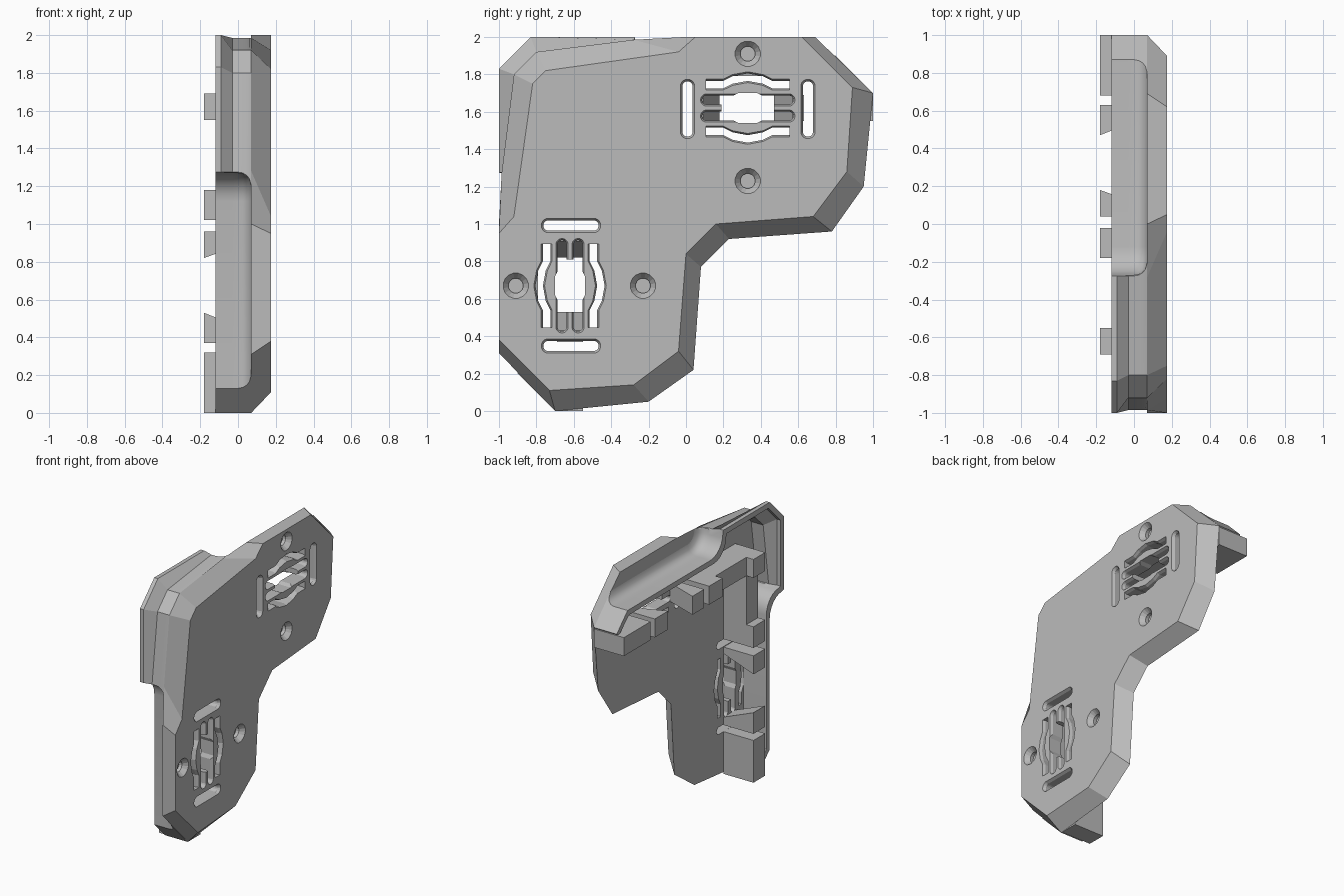
import bpy, bmesh, math

cube = bpy.data.objects.get("Cube")
if cube:
    bpy.data.objects.remove(cube, do_unlink=True)

grey = bpy.data.materials.new("plain grey")
grey.use_nodes = True
COLOUR = (0.5, 0.5, 0.5, 1)
grey.diffuse_color = COLOUR
grey.node_tree.nodes["Principled BSDF"].inputs["Base Color"].default_value = COLOUR

BACK, FLOOR, FACE = -0.12, 0.07, 0.175   # depth levels along x


def flip(p):
    """Mirror a (y, z) point across the bracket's diagonal."""
    return (1 - p[1], 1 - p[0])


def with_mirror(half):
    return half + [flip(p) for p in reversed(half)]


def finish(bm, name):
    bmesh.ops.recalc_face_normals(bm, faces=bm.faces)
    mesh = bpy.data.meshes.new(name)
    bm.to_mesh(mesh)
    bm.free()
    mesh.materials.append(grey)
    ob = bpy.data.objects.new(name, mesh)
    bpy.context.collection.objects.link(ob)
    return ob


def loft(bm, rings, caps=True):
    """Skin closed (x, outline) rings into a solid."""
    loops = [[bm.verts.new((x, y, z)) for y, z in pts] for x, pts in rings]
    n = len(loops[0])
    for a, b in zip(loops, loops[1:]):
        for i in range(n):
            j = (i + 1) % n
            bm.faces.new((a[i], a[j], b[j], b[i]))
    if caps:
        bm.faces.new(loops[0])
        bm.faces.new(loops[-1])
    return loops


# Plate: wide outline at the back, bevelled in to the front face
wide = [(-0.985, 1.28), (-1, 1.0), (-1, 0.31), (-0.7, 0), (-0.2, 0.05), (0.04, 0.22), (0.08, 0.77)]
face = [(-0.92, 1.04), (-1, 0.95), (-1, 0.38), (-0.73, 0.11), (-0.28, 0.14), (-0.04, 0.32), (0, 0.84)]
wide = [(-0.92, 1.8)] + wide
face = [(-0.82, 1.75)] + face
bm = bmesh.new()
loft(bm, [(FLOOR, with_mirror(wide)), (FACE, with_mirror(face))])
plate = finish(bm, "bevelled_plate")


# Cutter outlines, relative to the middle of a slot group
def capsule(u, v, half, r, upright=False):
    pts = []
    for k in range(16):
        a = math.tau * (k + 0.5) / 16
        s = math.copysign(half, math.cos(a))
        p = (s + r * math.cos(a), r * math.sin(a))
        pts.append((u + p[1], v + p[0]) if upright else (u + p[0], v + p[1]))
    return pts


def wave(sign, r):
    mid = [(-0.22, 0.125), (-0.13, 0.125), (-0.08, 0.15), (0, 0.165),
           (0.08, 0.15), (0.13, 0.125), (0.22, 0.125)]
    up = [(u * (1 + r / 2), sign * (v + r)) for u, v in mid]
    low = [(u * (1 + r / 2), sign * (v - r)) for u, v in mid]
    return up + low[::-1]


def place(pts, mirrored):
    pts = [(0.33 + u, 1.62 + v) for u, v in pts]
    return [flip(p) for p in pts] if mirrored else pts


def through(bm, shape, mirrored):
    """Through cut with a small chamfer at the front face."""
    loft(bm, [(0.04, place(shape(0), mirrored)), (FACE - 0.02, place(shape(0), mirrored)),
              (FACE + 0.005, place(shape(0.014), mirrored))])


def cut(bm):
    cutter = finish(bm, "cutter")
    cutter.hide_render = True
    mod = plate.modifiers.new("cut", "BOOLEAN")
    mod.object, mod.operation, mod.solver = cutter, "DIFFERENCE", "EXACT"
    bpy.context.view_layer.objects.active = plate
    bpy.ops.object.modifier_apply(modifier=mod.name)
    bpy.data.objects.remove(cutter, do_unlink=True)


slots, windows = bmesh.new(), bmesh.new()
for mirrored in (False, True):
    for s in (-1, 1):
        through(slots, lambda e: capsule(s * 0.322, -0.005, 0.12, 0.028 + e, True), mirrored)
        through(slots, lambda e: wave(s, 0.02 + e * 0.8), mirrored)
        through(slots, lambda e: capsule(0, s * 0.043, 0.22, 0.024 + e * 0.8), mirrored)
    # blind countersunk screw holes
    for v in (0.29, -0.39):
        loft(slots, [(FACE - 0.06, place(capsule(0, v, 0, 0.04), mirrored)),
                     (FACE - 0.035, place(capsule(0, v, 0, 0.04), mirrored)),
                     (FACE + 0.002, place(capsule(0, v, 0, 0.07), mirrored))])
    # middle window with bulged sides
    top = [(-0.14, 0.055), (-0.09, 0.06), (-0.05, 0.08), (0.05, 0.08), (0.09, 0.06), (0.14, 0.055)]
    window = top + [(u, -v) for u, v in reversed(top)]
    loft(windows, [(0.03, place(window, mirrored)), (FACE + 0.02, place(window, mirrored))])
cut(slots)
cut(windows)


# Rim: thin wall with long recesses and a flared outer corner
def rim_half(x, t):
    """Half of the wall outline at depth x, moved inwards by t."""
    bend = 0.07
    s = min(max(x / bend, 0), 1)
    f = bend * (1 - math.sqrt(1 - s * s)) if t == 0 else 0
    flare = min(max((-0.03 - x) / 0.06, 0), 1)
    pts = [(-0.7 + 0.6 * t, 0.6 * t), (-0.83 - f + t, 0.13 + f + 0.4 * t)]
    r = 0.15 - f
    for k in range(7):
        a = math.pi / 2 * k / 6
        pts.append((-0.98 + t + r * math.cos(a), 1.12 + t + r * math.sin(a)))
    pts.append((-0.985 - 0.015 * flare + t, 1.275 - f + t))
    pts.append((-0.92 - 0.08 * flare + t, 1.8 + 0.03 * flare - 0.4 * t))
    return pts


bm = bmesh.new()
depths = [BACK, -0.09, -0.03, 0, 0.025, 0.045, 0.06, FLOOR]
rings = []
for x in depths:
    outer, inner = with_mirror(rim_half(x, 0)), with_mirror(rim_half(x, 0.04))
    rings.append((x, outer + inner[::-1]))
loops = loft(bm, rings, caps=False)
for ring in (loops[0], loops[-1]):
    for i in range(len(ring) // 2 - 1):
        bm.faces.new((ring[i], ring[i + 1], ring[-2 - i], ring[-1 - i]))
rim = finish(bm, "recessed_rim")
bpy.ops.object.select_all(action="DESELECT")
rim.select_set(True)
bpy.context.view_layer.objects.active = rim
bpy.ops.object.shade_smooth_by_angle(angle=math.radians(28))

# Rear blocks along both legs; some have a sloped side towards the window
INNER, OUTER = -0.55, -0.69


def block(name, z0, z1, depth, base0=None, base1=None):
    b0 = z0 if base0 is None else base0
    b1 = z1 if base1 is None else base1
    low = [(OUTER, b0), (INNER, b0), (INNER, b1), (OUTER, b1)]
    high = [(OUTER, z0), (INNER, z0), (INNER, z1), (OUTER, z1)]
    for side, move in (("lower", lambda p: p), ("upper", flip)):
        bm = bmesh.new()
        loft(bm, [(FLOOR, [move(p) for p in low]), (depth, [move(p) for p in high])])
        finish(bm, side + "_" + name)


REAR = -0.18
block("end_block", 0, 0.32, REAR)
block("outer_wedge", 0.37, 0.53, REAR, base1=0.43)
block("inner_wedge", 0.82, 0.96, REAR, base0=0.91)
block("stop_block", 1.02, 1.18, REAR)
block("corner_wall", 1.18, 1.55, BACK)

# Corner block where the two walls meet
bm = bmesh.new()
square = [(OUTER, 1.55), (INNER, 1.55), (INNER, 1.69), (OUTER, 1.69)]
loft(bm, [(FLOOR, square), (REAR, square)])
finish(bm, "corner_block")
